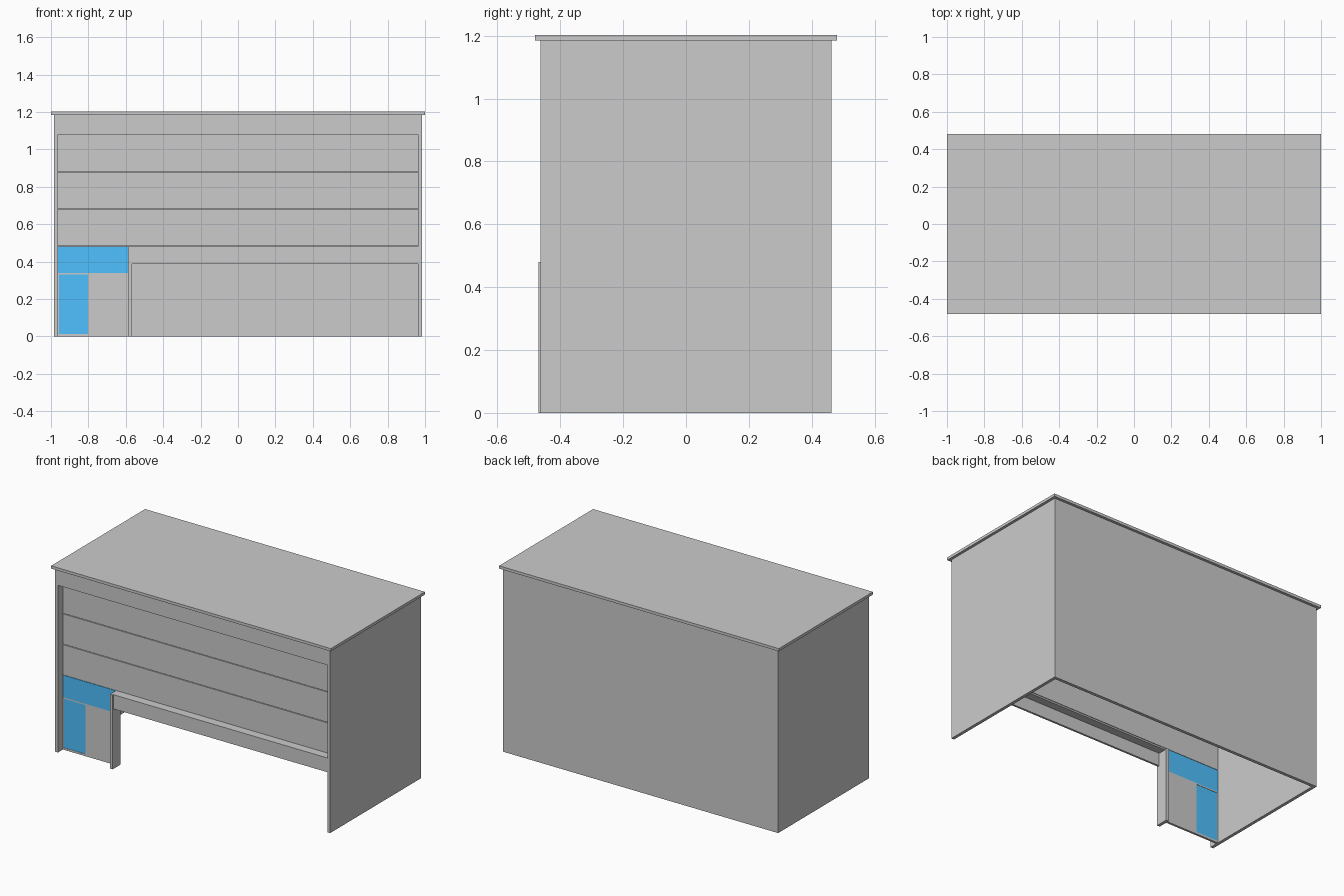
import bpy
import bmesh

if "Cube" in bpy.data.objects:
    bpy.data.objects.remove(bpy.data.objects["Cube"])


def box(name, x, y, z, mat=None):
    """Axis-aligned box from (min, max) ranges."""
    bm = bmesh.new()
    bmesh.ops.create_cube(bm, size=1)
    for v in bm.verts:
        for i, (lo, hi) in enumerate((x, y, z)):
            v.co[i] = lo if v.co[i] < 0 else hi
    me = bpy.data.meshes.new(name)
    bm.to_mesh(me)
    bm.free()
    ob = bpy.data.objects.new(name, me)
    bpy.context.collection.objects.link(ob)
    if mat:
        me.materials.append(mat)
    return ob


blue = bpy.data.materials.new("blue_glass")
blue.diffuse_color = (0.08, 0.53, 1.0, 1.0)
blue.use_nodes = True
blue.node_tree.nodes["Principled BSDF"].inputs["Base Color"].default_value = blue.diffuse_color

OUT, INN = 0.983, 0.963        # outer and inner half widths
FRONT, BACK = -0.463, 0.463    # wall faces
P0, P1 = -0.412, -0.398        # recessed front plane
DIV0, DIV1 = -0.587, -0.567    # divider post

# roof slab and the solid block under it (its underside is the ceiling)
box("roof_slab", (-1, 1), (-0.48, 0.48), (1.185, 1.203))
box("ceiling_block", (-OUT, OUT), (FRONT, BACK), (1.08, 1.185))

# side and back walls
for name, s in (("left_wall", -1), ("right_wall", 1)):
    box(name, tuple(sorted((s * INN, s * OUT))), (FRONT, BACK), (0, 1.08))
box("back_wall", (-INN, INN), (0.443, BACK), (0, 1.08))

# three stacked front panels with thin gaps
for i in range(3):
    z = 0.483 + i * 0.199
    box(f"front_panel_{i + 1}", (-INN, INN), (P0, P1), (z, z + (0.199 if i == 2 else 0.195)))

# divider post, ledge and hanging fascia board
box("divider_post", (DIV0, DIV1), (-0.47, -0.388), (0, 0.48))
box("ledge", (DIV1, INN), (-0.45, P1), (0.47, 0.48))
box("fascia_board", (DIV1, INN), (FRONT, -0.45), (0.388, 0.48))

# entrance: blue transom, grey panel framing a blue door
box("transom_window", (-INN, DIV0), (P0, P1), (0.338, 0.481), blue)
box("entrance_panel", (-0.803, DIV0), (P0, P1), (0, 0.338))
box("door_frame_left", (-INN, -0.957), (P0, P1), (0, 0.338))
box("door_frame_top", (-0.957, -0.803), (P0, P1), (0.33, 0.338))
box("door_frame_bottom", (-0.957, -0.803), (P0, P1), (0, 0.013))
box("door_pane", (-0.957, -0.803), (P0 + 0.002, P1 - 0.002), (0.013, 0.33), blue)
